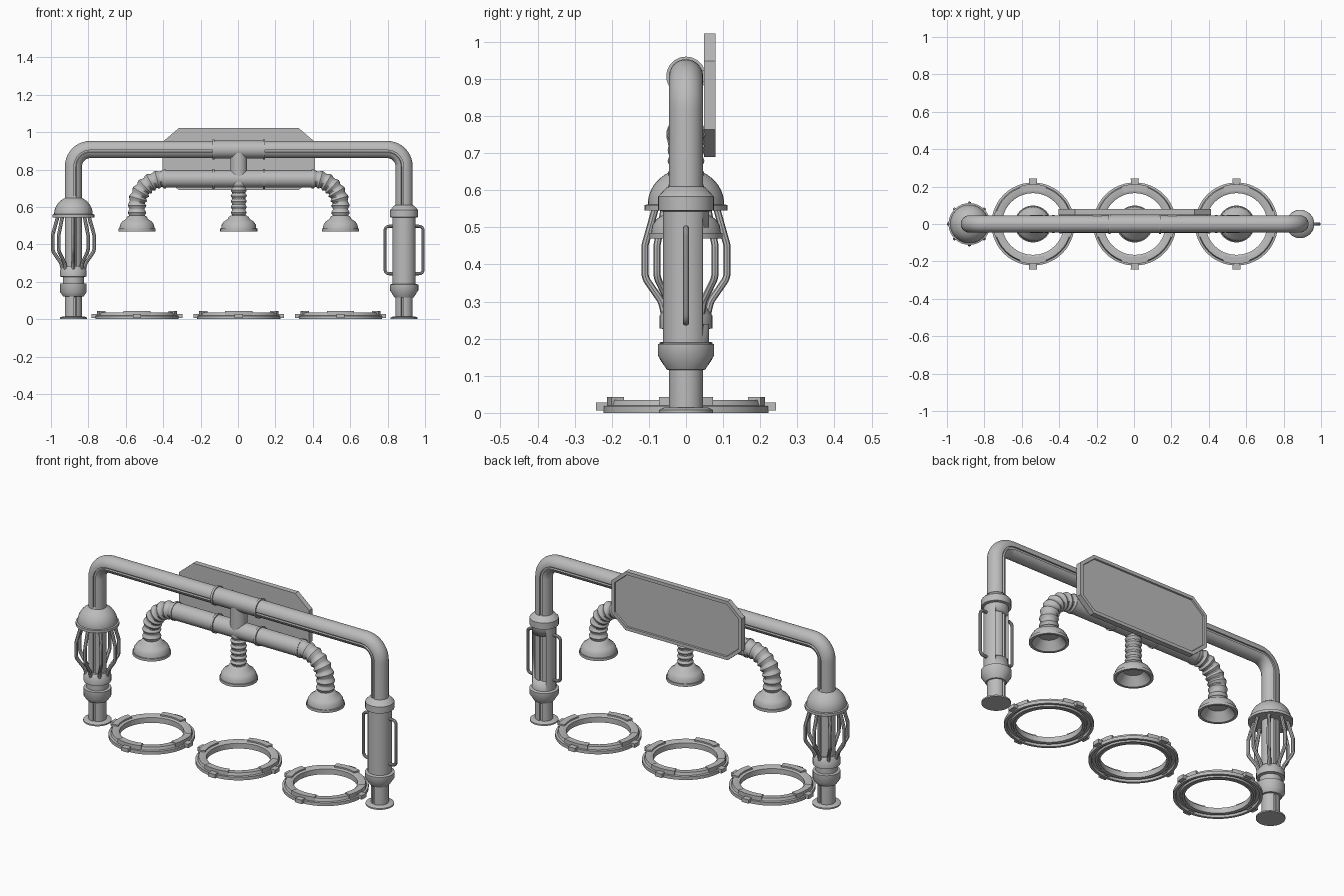
import bpy, bmesh, math
from mathutils import Vector, Matrix

if "Cube" in bpy.data.objects:
    bpy.data.objects.remove(bpy.data.objects["Cube"])

grey = bpy.data.materials.new("plain_grey")
grey.use_nodes = True
grey.diffuse_color = (0.5, 0.5, 0.5, 1)
grey.node_tree.nodes["Principled BSDF"].inputs["Base Color"].default_value = (0.5, 0.5, 0.5, 1)


def finish(name, bm, loc=(0, 0, 0)):
    bmesh.ops.remove_doubles(bm, verts=bm.verts, dist=1e-5)
    bmesh.ops.recalc_face_normals(bm, faces=bm.faces)
    for f in bm.faces:
        f.smooth = True
    me = bpy.data.meshes.new(name)
    bm.to_mesh(me)
    bm.free()
    me.set_sharp_from_angle(angle=math.radians(35))
    me.materials.append(grey)
    ob = bpy.data.objects.new(name, me)
    ob.location = loc
    bpy.context.collection.objects.link(ob)
    return ob


def skin(bm, rings, closed=False):
    """Bridge successive vertex loops, capping the ends when not closed."""
    loops = [[bm.verts.new(p) for p in ring] for ring in rings]
    n = len(loops[0])
    pairs = list(zip(loops, loops[1:])) + ([(loops[-1], loops[0])] if closed else [])
    for a, b in pairs:
        for i in range(n):
            j = (i + 1) % n
            bm.faces.new((a[i], a[j], b[j], b[i]))
    if not closed:
        bm.faces.new(loops[0])
        bm.faces.new(loops[-1])


def lathe(name, profile, loc, closed=False, sides=32, axis="Z"):
    """Spin (radius, height) points around an axis."""
    bm = bmesh.new()
    turns = [math.tau * i / sides for i in range(sides)]
    skin(bm, [[(r * math.cos(a), r * math.sin(a), z) for a in turns] for r, z in profile], closed)
    if axis == "X":
        bmesh.ops.rotate(bm, verts=bm.verts, matrix=Matrix.Rotation(math.pi / 2, 3, "Y"))
    return finish(name, bm, loc)


def rounded(points, radius, steps=8):
    """Fillet the corners of an (x, z) path."""
    pts = [Vector((x, 0, z)) for x, z in points]
    path = [pts[0]]
    for a, b, c in zip(pts, pts[1:], pts[2:]):
        u, v = (a - b).normalized(), (c - b).normalized()
        half = u.angle(v) / 2
        cut = radius / math.tan(half)
        centre = b + (u + v).normalized() * radius / math.sin(half)
        s, e = b + u * cut - centre, b + v * cut - centre
        turn = s.rotation_difference(e)
        for i in range(steps + 1):
            q = turn.copy()
            q = Matrix.Rotation(turn.angle * i / steps, 3, turn.axis)
            path.append(centre + q @ s)
    return path + [pts[-1]]


def sweep(name, path, section, scale=lambda i: 1, loc=(0, 0, 0), spin=0, mirror=1):
    """Carry a polar section of (degrees, radius) along a path in the xz plane."""
    bm = bmesh.new()
    side = Vector((0, 1, 0))
    rings = []
    for i, p in enumerate(path):
        t = (path[min(i + 1, len(path) - 1)] - path[max(i - 1, 0)]).normalized()
        n = side.cross(t)
        rings.append([p + scale(i) * r * (side * math.cos(math.radians(d)) + n * math.sin(math.radians(d)))
                      for d, r in section])
    skin(bm, rings)
    bmesh.ops.scale(bm, verts=bm.verts, vec=(mirror, 1, 1))
    bmesh.ops.rotate(bm, verts=bm.verts, matrix=Matrix.Rotation(spin, 3, "Z"))
    return finish(name, bm, loc)


def circle(r, n=20):
    return [(360 * i / n, r) for i in range(n)]


def arc_block(bm, angle, half, r0, r1, z0, z1, steps=8):
    rings = []
    for i in range(steps + 1):
        a = angle - half + 2 * half * i / steps
        c, s = math.cos(a), math.sin(a)
        rings.append([(r * c, r * s, z) for r, z in ((r0, z0), (r1, z0), (r1, z1), (r0, z1))])
    skin(bm, rings)


LX, RX, CX, R = -0.88, 0.888, 0.004, 0.046
SPACING = 0.544

# Main bent pipe, grooved on the front and back
groove = 0.8 * R
section = ([(4, R), (4.2, groove), (19.8, groove)] + [(20 + 14 * i, R) for i in range(11)]
           + [(160.2, groove), (175.8, groove)] + [(176 + 12 * i, R) for i in range(15)] + [(356, R)])
sweep("main_pipe", rounded([(LX, 0), (LX, 0.907), (RX, 0.907), (RX, 0)], 0.09, 10), section)

# Sleeve and rings on the main pipe, lower pipe and upright between them
lathe("top_sleeve", [(0.048, -0.135), (0.048, 0.135)], (CX, 0, 0.907), axis="X")
lathe("lower_pipe", [(0.047, -0.4), (0.047, 0.4)], (CX, 0, 0.75), axis="X")
lathe("upright", [(0.045, 0.72), (0.045, 0.9)], (CX, 0, 0))
for z in (0.907, 0.75):
    for x in (-0.135, 0.135):
        lathe("pipe_ring", [(0.053, -0.006), (0.053, 0.006)], (CX + x, 0, z), axis="X")
for x in (-0.395, 0.395):
    lathe("pipe_end_ring", [(0.051, -0.006), (0.051, 0.006)], (CX + x, 0, 0.75), axis="X")


# Ribbed hoses
def ribbed(length, start, bend):
    path = []
    for i in range(length):
        d = i * 0.0075
        a = min(d / bend, math.pi / 2)
        path.append(Vector((start + bend * math.sin(a), 0,
                            0.75 - bend * (1 - math.cos(a)) - max(0, d - bend * math.pi / 2))))
    return path


def ripple(i):
    return 1 + 0.1 * math.cos(math.tau * i / 5)


for m in (-1, 1):
    sweep("side_hose", ribbed(39, SPACING - 0.145, 0.145), circle(0.045), ripple, (CX, 0, 0), mirror=m)
straight = [Vector((0, 0, 0.72 - 0.006 * i)) for i in range(32)]
sweep("middle_hose", straight, circle(0.039), ripple, (CX, 0, 0))

# Hollow nozzles and the floor rings below them
nozzle = [(0.04, 0.555), (0.052, 0.548), (0.06, 0.535), (0.08, 0.522), (0.091, 0.505), (0.094, 0.485),
          (0.099, 0.485), (0.099, 0.47), (0.085, 0.47), (0.05, 0.515), (0.02, 0.515)]
hoop = [(0.165, 0), (0.165, 0.03), (0.175, 0.035), (0.205, 0.035), (0.21, 0.02), (0.222, 0.018),
        (0.222, 0), (0.208, 0), (0.205, 0.012), (0.19, 0.012), (0.188, 0.002), (0.178, 0.002), (0.176, 0)]
for k in (-1, 0, 1):
    x = CX + k * SPACING
    lathe("nozzle", nozzle, (x, 0, 0))
    lathe("floor_ring", hoop, (x, 0, 0), closed=True, sides=48)
    bm = bmesh.new()
    for q in range(4):
        a = q * math.pi / 2
        arc_block(bm, a, math.radians(20), 0.178, 0.213, 0.014, 0.043)
        arc_block(bm, a, 0.09, 0.2, 0.243, 0.006, 0.028, 2)
    finish("ring_clamps", bm, (x, 0, 0))

# Base flanges
for x in (LX, RX):
    lathe("base_flange", [(0.073, 0), (0.073, 0.008), (0.06, 0.014), (0.045, 0.014)], (x, 0, 0))

# Left column: collars, domed cap and wire cage
lathe("cage_collar", [(0.045, 0.12), (0.055, 0.122), (0.071, 0.145), (0.071, 0.19), (0.056, 0.192),
                      (0.056, 0.225), (0.071, 0.228), (0.071, 0.262), (0.055, 0.285), (0.045, 0.285)], (LX, 0, 0))
dome = [(0.103 * math.cos(a), 0.562 + 0.096 * math.sin(a)) for a in (math.radians(8 * i) for i in range(9))]
lathe("cage_cap", [(0.045, 0.548), (0.112, 0.545), (0.112, 0.56), (0.103, 0.562)] + dome[1:] + [(0.04, 0.66)],
      (LX, 0, 0))
wire = rounded([(0.058, 0.265), (0.066, 0.3), (0.111, 0.365), (0.111, 0.45), (0.083, 0.55)], 0.05, 5)
for i in range(8):
    sweep("cage_wire", wire, circle(0.0095, 8), loc=(LX, 0, 0), spin=i * math.tau / 8)

# Right column: body with a rear window, collars and two handles
body = lathe("column_body", [(0.062, 0.18), (0.062, 0.55)], (RX, 0, 0))
bm = bmesh.new()
bmesh.ops.create_cube(bm, size=1, matrix=Matrix.Translation((0, 0.07, 0.37)) @ Matrix.Diagonal((0.084, 0.11, 0.26, 1)))
cutter = finish("window_cutter", bm, (RX, 0, 0))
cutter.hide_render = True
cutter.hide_viewport = True
cutter.display_type = "WIRE"
window = body.modifiers.new("window", "BOOLEAN")
window.object = cutter
window.solver = "EXACT"
lathe("lower_collar", [(0.045, 0.115), (0.052, 0.117), (0.076, 0.155), (0.076, 0.185), (0.06, 0.19)], (RX, 0, 0))
lathe("upper_collar", [(0.06, 0.542), (0.075, 0.546), (0.075, 0.583), (0.052, 0.608), (0.045, 0.61)], (RX, 0, 0))
handle = rounded([(0.055, 0.243), (0.102, 0.243), (0.102, 0.497), (0.055, 0.497)], 0.022, 5)
for m in (-1, 1):
    sweep("handle", handle, circle(0.0085, 10), loc=(RX, 0, 0), mirror=m)

# Chamfered sign with a recessed rear panel, plus its mounting brackets
bm = bmesh.new()
outline = []
for sx, sz in ((1, 1), (-1, 1), (-1, -1), (1, -1)):
    corner = [(sx * 0.407, 0.856 + sz * 0.092), (sx * 0.32, 0.856 + sz * 0.166)]
    outline += corner if sx * sz > 0 else corner[::-1]
skin(bm, [[(x, y, z) for x, z in outline] for y in (0.049, 0.079)])
bm.faces.ensure_lookup_table()
rear = max(bm.faces, key=lambda f: f.calc_center_median().y)
bm.normal_update()
bmesh.ops.recalc_face_normals(bm, faces=bm.faces)
bmesh.ops.inset_region(bm, faces=[rear], thickness=0.018, use_even_offset=True)
bmesh.ops.inset_region(bm, faces=[rear], thickness=0.002, depth=-0.008, use_even_offset=True)
finish("sign_board", bm, (CX, 0, 0))
for x in (-0.2, 0.2):
    for z in (0.907, 0.75):
        bm = bmesh.new()
        bmesh.ops.create_cube(bm, size=1, matrix=Matrix.Diagonal((0.05, 0.02, 0.03, 1)))
        finish("sign_bracket", bm, (CX + x, 0.045, z))
